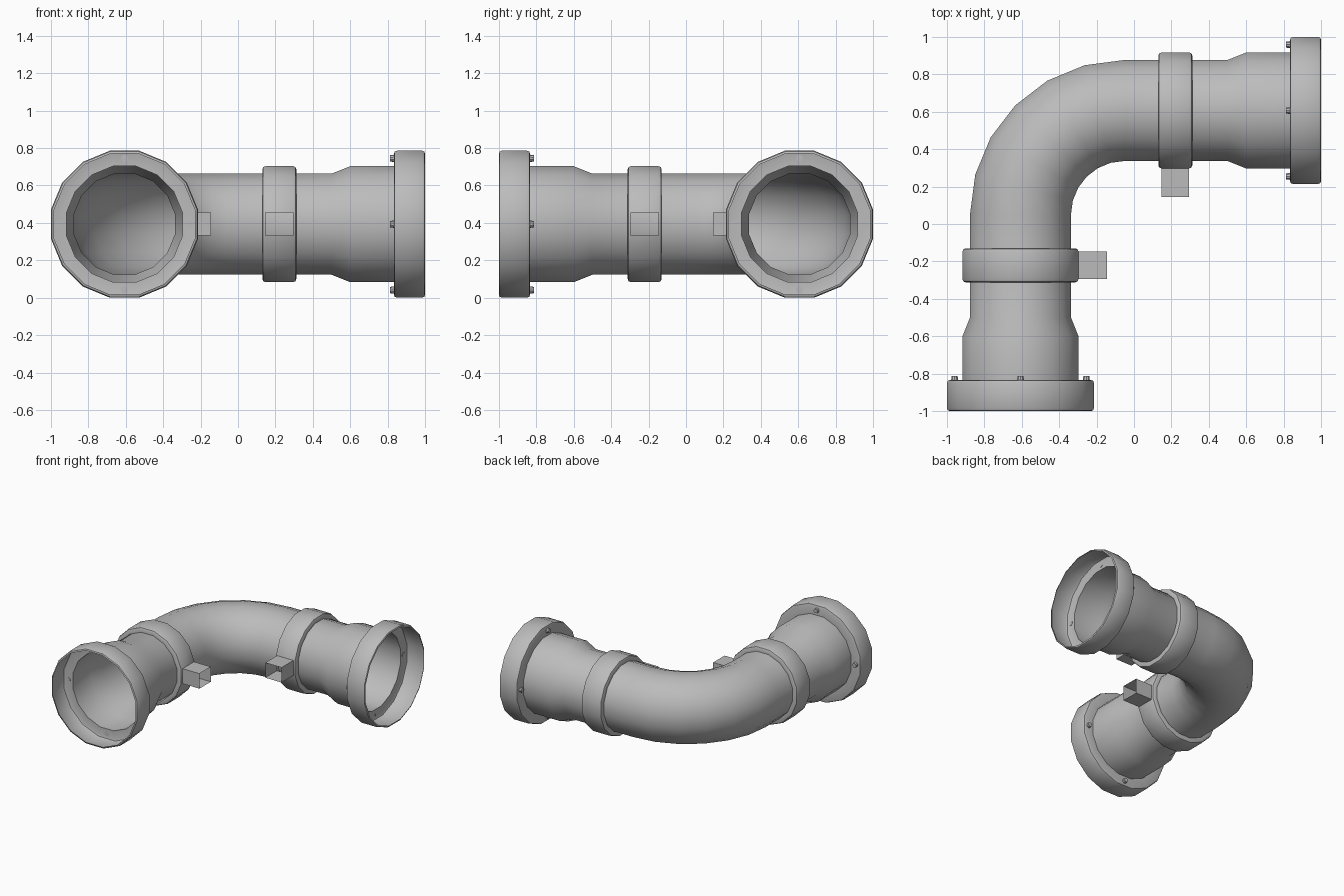
import bpy, bmesh, math
from mathutils import Vector, Matrix

if "Cube" in bpy.data.objects:
    bpy.data.objects.remove(bpy.data.objects["Cube"])

SIDES = 16
AXIS = 0.607       # distance of each leg's axis from the centre
HEIGHT = 0.393     # height of the pipe axis
BEND = 0.05        # bend centre lies at (-BEND, BEND)
UP = Vector((0, 0, 1))

grey = bpy.data.materials.new("pipe_grey")
grey.use_nodes = True
colour = (0.5, 0.5, 0.5, 1)
grey.diffuse_color = colour
grey.node_tree.nodes["Principled BSDF"].inputs["Base Color"].default_value = colour


def finish(name, bm):
    bmesh.ops.recalc_face_normals(bm, faces=bm.faces)
    mesh = bpy.data.meshes.new(name)
    bm.to_mesh(mesh)
    bm.free()
    mesh.materials.append(grey)
    obj = bpy.data.objects.new(name, mesh)
    bpy.context.collection.objects.link(obj)
    bpy.ops.object.select_all(action='DESELECT')
    obj.select_set(True)
    bpy.context.view_layer.objects.active = obj
    bpy.ops.object.shade_smooth_by_angle(angle=math.radians(35))
    return obj


def swap(v):
    """Reflect the front leg onto the side leg."""
    return Vector((-v.y, -v.x, v.z))


def leg(profile, side_leg=False):
    """Stations (centre, sideways direction, flat radius) along a leg."""
    stations = [(Vector((-AXIS, y, HEIGHT)), Vector((1, 0, 0)), r) for y, r in profile]
    return [(swap(c), swap(s), r) for c, s, r in stations] if side_leg else stations


def loft(stations):
    """Skin sixteen-sided rings; also return the faces on the inner side."""
    bm = bmesh.new()
    rings = []
    for centre, side, r in stations:
        radius = r / math.cos(math.pi / SIDES)
        angles = [(i + 0.5) * math.tau / SIDES for i in range(SIDES)]
        rings.append([bm.verts.new(centre + radius * (math.cos(a) * side + math.sin(a) * UP))
                      for a in angles])
    inner = []
    for a, b in zip(rings, rings[1:]):
        for i in range(SIDES):
            j = (i + 1) % SIDES
            face = bm.faces.new((a[i], a[j], b[j], b[i]))
            if j == 0:
                inner.append(face)
    return bm, inner


# Continuous pipe: wide socket, taper, elbow, taper, wide socket
pipe_end = [(-0.834, 0.31), (-0.6, 0.31), (-0.5, 0.27)]
elbow = []
for step in range(7):
    t = math.radians(15 * step)
    out = Vector((-math.cos(t), math.sin(t), 0))
    elbow.append((Vector((-BEND, BEND, HEIGHT)) + out * (AXIS - BEND), -out, 0.27))
bm, _ = loft(leg(pipe_end) + elbow + leg(pipe_end, True)[::-1])
finish("elbow_pipe", bm)

flange_profile = [(-1, 0.377), (-0.996, 0.388), (-0.985, 0.393), (-0.85, 0.393),
                  (-0.838, 0.388), (-0.834, 0.376), (-0.834, 0.31)]
clamp_profile = [(-0.312, 0.27), (-0.312, 0.293), (-0.307, 0.305), (-0.295, 0.31),
                 (-0.147, 0.31), (-0.135, 0.305), (-0.13, 0.293), (-0.13, 0.27)]

for prefix, second in (("front", False), ("side", True)):
    # Open cup flange at the end
    bm, _ = loft(leg(flange_profile, second))
    finish(prefix + "_flange", bm)

    # Clamp collar with an open square spout drawn out of its inner facet
    bm, inner = loft(leg(clamp_profile, second))
    facet = inner[3]
    direction = leg([(0, 0)], second)[0][1]
    result = bmesh.ops.extrude_face_region(bm, geom=[facet])["geom"]
    bmesh.ops.translate(bm, vec=direction * 0.153,
                        verts=[g for g in result if isinstance(g, bmesh.types.BMVert)])
    caps = [g for g in result if isinstance(g, bmesh.types.BMFace)]
    if facet.is_valid:
        caps.append(facet)
    bmesh.ops.delete(bm, geom=caps, context='FACES')
    finish(prefix + "_clamp_collar", bm)

    # Four bolt heads on the back of the flange
    bm = bmesh.new()
    for k in range(4):
        a = k * math.pi / 2
        spot = Vector((-AXIS + 0.352 * math.cos(a), -0.825, HEIGHT + 0.352 * math.sin(a)))
        made = bmesh.ops.create_cone(
            bm, cap_ends=True, segments=10, radius1=0.02, radius2=0.017, depth=0.022,
            matrix=Matrix.Translation(spot) @ Matrix.Rotation(-math.pi / 2, 4, 'X'))
        if second:
            for v in made["verts"]:
                v.co = swap(v.co)
    finish(prefix + "_flange_bolts", bm)
